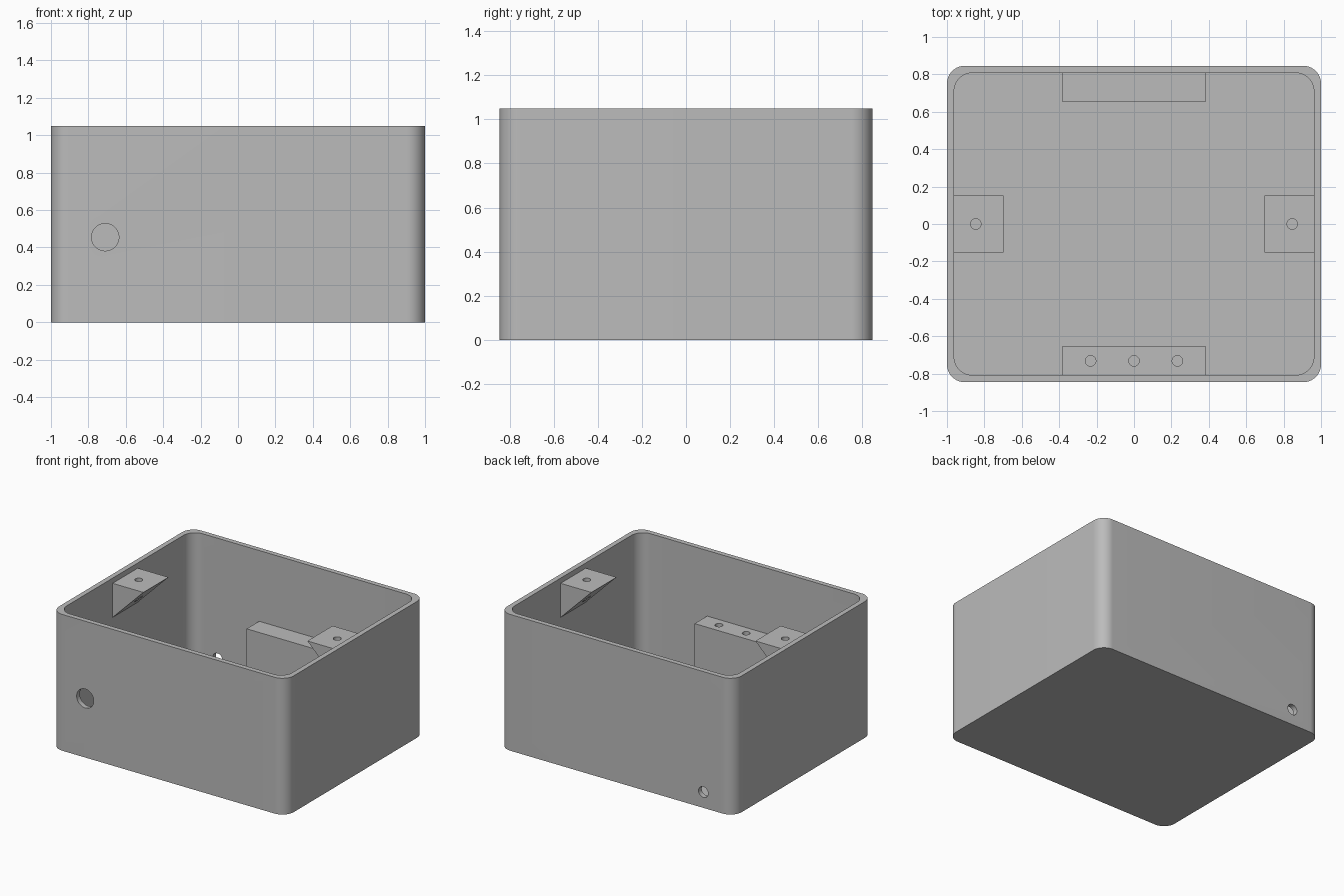
import bpy
import bmesh
from math import cos, sin, pi, radians
from mathutils import Matrix, Vector

if "Cube" in bpy.data.objects:
    bpy.data.objects.remove(bpy.data.objects["Cube"], do_unlink=True)

HALF_X, HALF_Y, HEIGHT = 1.0, 0.846, 1.05
WALL, CORNER = 0.0385, 0.096
IN_X, IN_Y = HALF_X - WALL, HALF_Y - WALL
SINK = 0.01  # how far fittings sink into the walls and floor

grey = bpy.data.materials.new("plain grey")
grey.use_nodes = True
grey.diffuse_color = (0.5, 0.5, 0.5, 1)
grey.node_tree.nodes["Principled BSDF"].inputs["Base Color"].default_value = (0.5, 0.5, 0.5, 1)


def prism(name, outline, low, high, turn=Matrix()):
    """Extrude a flat outline from low to high along z, then turn it."""
    bm = bmesh.new()
    base = bm.faces.new([bm.verts.new((x, y, low)) for x, y in outline])
    extruded = bmesh.ops.extrude_face_region(bm, geom=[base])
    top = [g for g in extruded["geom"] if isinstance(g, bmesh.types.BMVert)]
    bmesh.ops.translate(bm, verts=top, vec=(0, 0, high - low))
    bmesh.ops.transform(bm, matrix=turn, verts=bm.verts)
    bmesh.ops.recalc_face_normals(bm, faces=bm.faces)
    mesh = bpy.data.meshes.new(name)
    bm.to_mesh(mesh)
    bm.free()
    mesh.materials.append(grey)
    obj = bpy.data.objects.new(name, mesh)
    bpy.context.collection.objects.link(obj)
    return obj


def circle(x, y, radius, count=48):
    return [(x + radius * cos(2 * pi * i / count), y + radius * sin(2 * pi * i / count))
            for i in range(count)]


def rectangle(x0, x1, y0, y1):
    return [(x0, y0), (x1, y0), (x1, y1), (x0, y1)]


def rounded_rectangle(hx, hy, r, steps=16):
    points = []
    for k, (sx, sy) in enumerate([(1, 1), (-1, 1), (-1, -1), (1, -1)]):
        for i in range(steps + 1):
            a = (k + i / steps) * pi / 2
            points.append((sx * (hx - r) + r * cos(a), sy * (hy - r) + r * sin(a)))
    return points


def select_only(obj):
    bpy.ops.object.select_all(action="DESELECT")
    obj.select_set(True)
    bpy.context.view_layer.objects.active = obj


def cut(obj, cutter):
    """Subtract the cutter from the object and discard it."""
    mod = obj.modifiers.new("cut", "BOOLEAN")
    mod.operation, mod.solver, mod.object = "DIFFERENCE", "EXACT", cutter
    select_only(obj)
    bpy.ops.object.modifier_apply(modifier=mod.name)
    bpy.data.objects.remove(cutter, do_unlink=True)


# Open case with rounded upright corners
parts = []
case = prism("case", rounded_rectangle(HALF_X, HALF_Y, CORNER), 0, HEIGHT)
cut(case, prism("cavity", rounded_rectangle(IN_X, IN_Y, CORNER), WALL, HEIGHT + 0.1))
parts.append(case)

# Cable holes: a large one in the front, a small one low in the back
upright = Matrix.Rotation(radians(90), 4, "X")  # sends z to -y and y to z
for x, z, radius, side in [(-0.71, 0.455, 0.073, 1), (-0.74, 0.122, 0.041, -1)]:
    middle = side * HALF_Y
    cut(case, prism("wall_hole", circle(x, z, radius), middle - 0.1, middle + 0.1, upright))

# Triangular screw brackets on both side walls
TOP, REACH, HALF_W = 1.01, 0.2625, 0.153
for side, name in [(1, "left_bracket"), (-1, "right_bracket")]:
    wall, tip = side * (IN_X + SINK), side * (IN_X - REACH)
    bottom = TOP - REACH - SINK
    bracket = prism(name, [(wall, TOP), (tip, TOP), (wall, bottom)], -HALF_W, HALF_W, upright)
    cut(bracket, prism("screw_hole", circle(side * 0.846, 0, 0.028), 0.5, 1.2))
    parts.append(bracket)

# Support blocks standing against the front and back walls
BLOCK_X, DEPTH = 0.385, 0.152
for side, name, top in [(-1, "front_block", 0.545), (1, "back_block", 0.505)]:
    near, far = sorted([side * (IN_Y - DEPTH), side * (IN_Y + SINK)])
    block = prism(name, rectangle(-BLOCK_X, BLOCK_X, near, far), WALL - SINK, top)
    if side < 0:
        for x in (-0.232, 0, 0.232):
            cut(block, prism("screw_hole", circle(x, -0.732, 0.028), top - 0.2, top + 0.1))
    parts.append(block)

for part in parts:
    select_only(part)
    bpy.ops.object.shade_smooth_by_angle(angle=radians(30))
